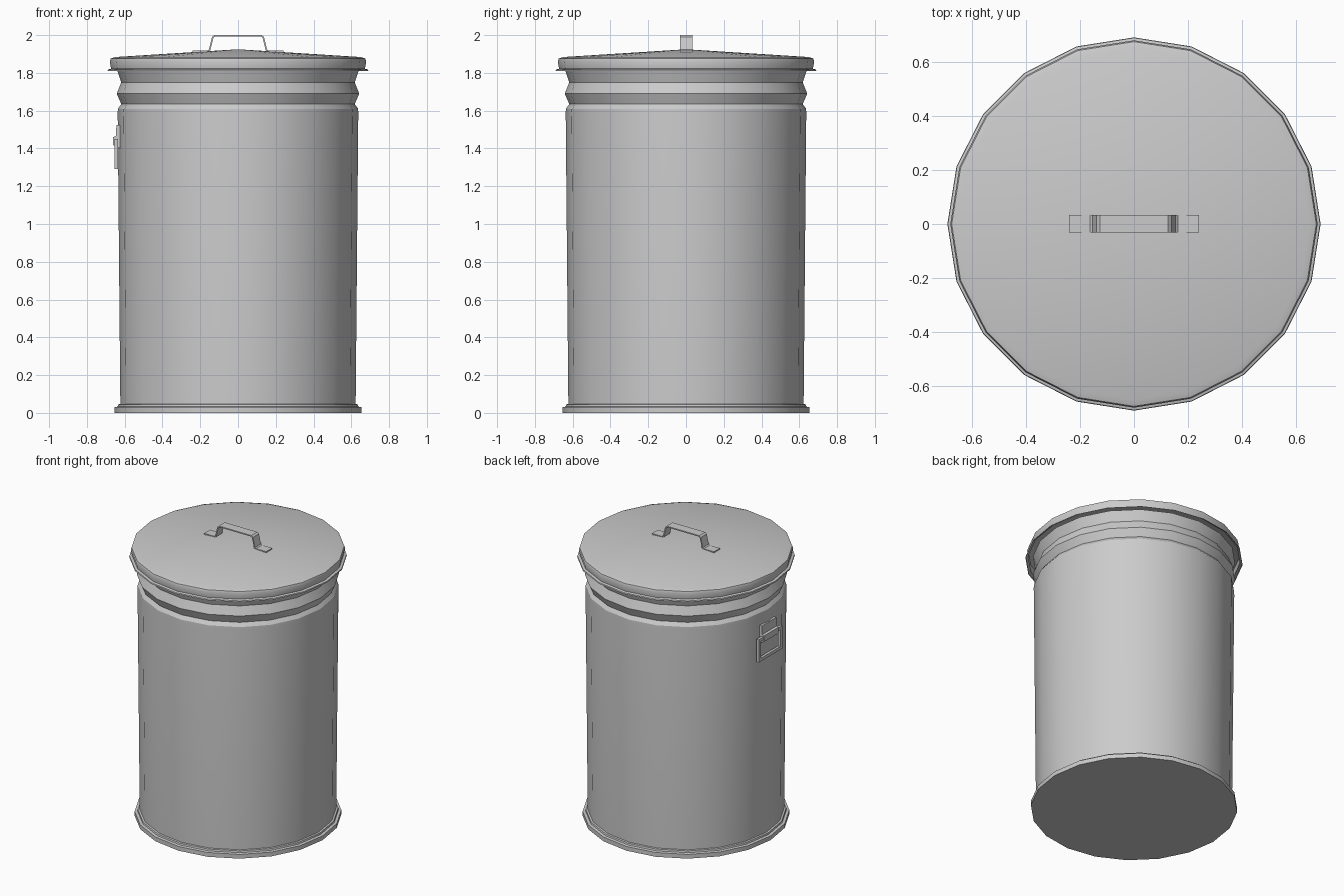
import bpy, bmesh, math

if "Cube" in bpy.data.objects:
    bpy.data.objects.remove(bpy.data.objects["Cube"])

SIDES = 20


def finish(name, bm, angle=30):
    bmesh.ops.recalc_face_normals(bm, faces=bm.faces)
    me = bpy.data.meshes.new(name)
    bm.to_mesh(me)
    bm.free()
    ob = bpy.data.objects.new(name, me)
    bpy.context.collection.objects.link(ob)
    bpy.ops.object.select_all(action='DESELECT')
    ob.select_set(True)
    bpy.context.view_layer.objects.active = ob
    bpy.ops.object.shade_smooth_by_angle(angle=math.radians(angle))
    return ob


def lathe(name, profile):
    """Spin (radius, z) points round z; radius 0 makes a pole."""
    bm = bmesh.new()
    rings = []
    for r, z in profile:
        n = SIDES if r > 0 else 1
        rings.append([bm.verts.new((r * math.cos(2 * math.pi * i / SIDES),
                                    r * math.sin(2 * math.pi * i / SIDES), z)) for i in range(n)])
    for a, b in zip(rings, rings[1:]):
        for i in range(SIDES):
            j = (i + 1) % SIDES
            quad = [a[i % len(a)], a[j % len(a)], b[j % len(b)], b[i % len(b)]]
            bm.faces.new(list(dict.fromkeys(quad)))
    return finish(name, bm)


def extrude_outline(name, outline, vec):
    bm = bmesh.new()
    face = bm.faces.new([bm.verts.new(p) for p in outline])
    new = bmesh.ops.extrude_face_region(bm, geom=[face])['geom']
    bmesh.ops.translate(bm, vec=vec, verts=[v for v in new if isinstance(v, bmesh.types.BMVert)])
    return finish(name, bm)


# can body: foot rim, tapered wall, two grooves at the neck
lathe("can_body", [(0, 0), (0.655, 0), (0.655, 0.03), (0.637, 0.033), (0.635, 0.045),
                   (0.623, 0.047), (0.637, 1.59), (0.636, 1.61), (0.618, 1.635),
                   (0.642, 1.69), (0.618, 1.75), (0.642, 1.82)])

# lid: flared lip, skirt, rounded shoulder and shallow cone
lathe("lid", [(0.69, 1.81), (0.688, 1.818), (0.672, 1.822), (0.679, 1.86),
              (0.674, 1.876), (0.65, 1.884), (0, 1.925)])

# lid handle: bent flat strip, outline mirrored across x
half = [(0.24, 1.908), (0.24, 1.918), (0.162, 1.918), (0.154, 1.924), (0.138, 1.99), (0.126, 2.0)]
inner = [(0.122, 1.992), (0.13, 1.986), (0.147, 1.918), (0.157, 1.908)]
right = half
left = [(-x, z) for x, z in reversed(half)]
under = [(-x, z) for x, z in reversed(inner)] + inner
outline = right + left + under
# walk: right foot over the top to the left foot, then back underneath
under = [(-x, z) for x, z in inner[::-1]] + inner
extrude_outline("lid_handle", [(x, -0.032, z) for x, z in right + left + under], (0, 0.066, 0))

# side handle: hanging rectangular ring
bm = bmesh.new()
o = [(-0.13, 1.29), (0.13, 1.29), (0.13, 1.45), (-0.13, 1.45)]
i_ = [(-0.108, 1.312), (0.108, 1.312), (0.108, 1.428), (-0.108, 1.428)]
loops = [[bm.verts.new((x, y, z)) for y, z in pts]
         for x, pts in ((-0.654, o), (-0.654, i_), (-0.636, i_), (-0.636, o))]
for k in range(4):
    a, b = loops[k], loops[(k + 1) % 4]
    for n in range(4):
        m = (n + 1) % 4
        bm.faces.new((a[n], a[m], b[m], b[n]))
finish("side_handle_ring", bm)

# bracket plate that folds over the ring's top bar
bracket = [(-0.625, 1.525), (-0.644, 1.525), (-0.646, 1.465), (-0.661, 1.46),
           (-0.661, 1.418), (-0.646, 1.41), (-0.625, 1.40)]
extrude_outline("side_handle_bracket", [(x, -0.08, z) for x, z in bracket], (0, 0.16, 0))
